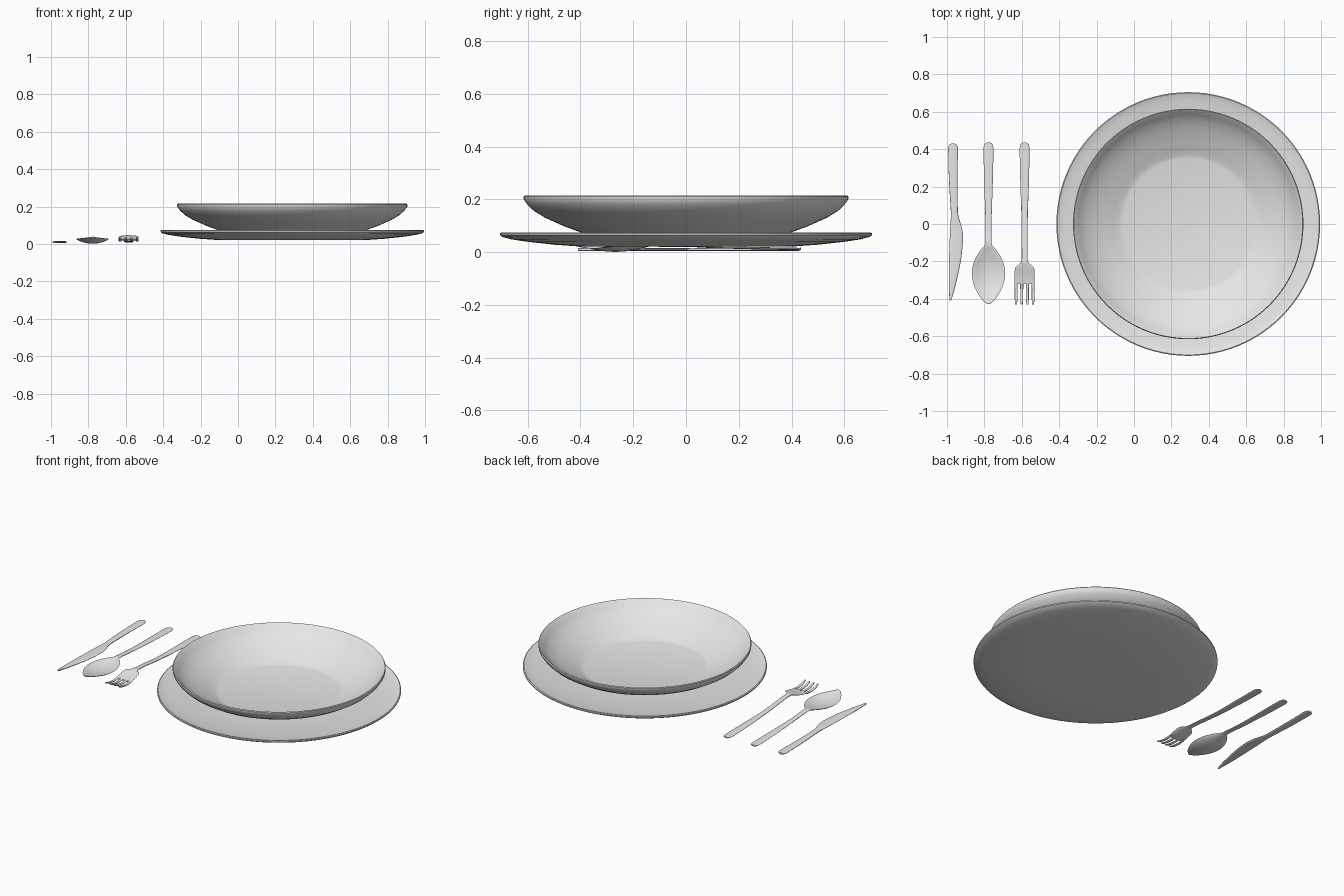
import bpy, bmesh, math

if "Cube" in bpy.data.objects:
    bpy.data.objects.remove(bpy.data.objects["Cube"], do_unlink=True)


def material(name, rgb):
    m = bpy.data.materials.new(name)
    m.use_nodes = True
    m.diffuse_color = (*rgb, 1)
    m.node_tree.nodes["Principled BSDF"].inputs["Base Color"].default_value = (*rgb, 1)
    return m


GREY = material("light grey", (0.8, 0.8, 0.8))


def finish(name, bm, angle):
    bmesh.ops.recalc_face_normals(bm, faces=bm.faces)
    mesh = bpy.data.meshes.new(name)
    bm.to_mesh(mesh)
    bm.free()
    mesh.materials.append(GREY)
    ob = bpy.data.objects.new(name, mesh)
    bpy.context.collection.objects.link(ob)
    bpy.ops.object.select_all(action="DESELECT")
    ob.select_set(True)
    bpy.context.view_layer.objects.active = ob
    bpy.ops.object.shade_smooth_by_angle(angle=math.radians(angle))
    return ob


def lathe(name, profile, x, steps=96):
    """Spin a closed (radius, z) profile about a vertical axis."""
    bm = bmesh.new()
    vs = [bm.verts.new((r, 0, z)) for r, z in profile]
    es = [bm.edges.new(p) for p in zip(vs, vs[1:])]
    bmesh.ops.spin(bm, geom=vs + es, cent=(0, 0, 0), axis=(0, 0, 1),
                   angle=math.tau, steps=steps)
    bmesh.ops.remove_doubles(bm, verts=bm.verts, dist=1e-4)
    bmesh.ops.translate(bm, verts=bm.verts, vec=(x, 0, 0))
    return finish(name, bm, 40)


def smooth(stations, n=5):
    """Catmull-Rom interpolation through rows of numbers."""
    s = [stations[0], *stations, stations[-1]]
    out = []
    for a, b, c, d in zip(s, s[1:], s[2:], s[3:]):
        for i in range(n):
            t = i / n
            out.append([q + t / 2 * (r - p + t * (2*p - 5*q + 4*r - w + t * (3*(q - r) + w - p)))
                        for p, q, r, w in zip(a, b, c, d)])
    return out + [stations[-1]]


def loft(bm, stations, thick, half=8):
    """Skin a flat bar from stations of (y, left x, right x, z, dish depth)."""
    rings = []
    for y, x0, x1, z, dish in smooth(stations):
        ring = []
        for k in range(2 * half):
            a = math.pi * k / half
            u = math.cos(a)
            h = thick / 2 * math.copysign(abs(math.sin(a)) ** 0.6, math.sin(a))
            ring.append(bm.verts.new(((x0 + x1) / 2 + u * (x1 - x0) / 2, y,
                                      z + h - dish * (1 - u * u))))
        rings.append(ring)
    n = 2 * half
    for a, b in zip(rings, rings[1:]):
        for k in range(n):
            bm.faces.new((a[k], a[(k + 1) % n], b[(k + 1) % n], b[k]))
    bm.faces.new(rings[0])
    bm.faces.new(rings[-1])


def centred(x, rows):
    return [(y, x - w, x + w, z, dish) for y, w, z, dish in rows]


# Plate and soup bowl
PLATE_X = 0.29
lathe("plate", [(0, 0.02), (0.40, 0.021), (0.50, 0.028), (0.60, 0.039), (0.66, 0.048),
                (0.695, 0.057), (0.705, 0.064), (0.705, 0.071), (0.70, 0.074),
                (0.693, 0.071), (0.66, 0.064), (0.58, 0.053), (0.48, 0.043),
                (0.40, 0.038), (0, 0.036)], PLATE_X)
lathe("bowl", [(0, 0.037), (0.33, 0.04), (0.36, 0.054), (0.40, 0.075), (0.46, 0.097),
               (0.534, 0.13), (0.575, 0.155), (0.60, 0.178), (0.615, 0.20),
               (0.616, 0.21), (0.612, 0.215), (0.606, 0.211), (0.585, 0.185),
               (0.55, 0.155), (0.50, 0.125), (0.44, 0.097), (0.40, 0.079),
               (0.37, 0.065), (0.35, 0.06), (0, 0.06)], PLATE_X)

# Knife
bm = bmesh.new()
loft(bm, [(0.43, -0.978, -0.958, 0.01, 0), (0.415, -0.992, -0.943, 0.01, 0),
          (0.37, -0.993, -0.942, 0.01, 0), (0.23, -0.989, -0.944, 0.01, 0),
          (0.08, -0.980, -0.942, 0.01, 0), (0.04, -0.979, -0.938, 0.01, 0),
          (-0.05, -0.984, -0.915, 0.01, 0), (-0.17, -0.988, -0.922, 0.01, 0),
          (-0.28, -0.990, -0.943, 0.01, 0), (-0.36, -0.989, -0.962, 0.01, 0),
          (-0.41, -0.986, -0.978, 0.01, 0)], 0.011)
finish("knife", bm, 60)

# Handle shared by spoon and fork: y, half width, z, dish
HANDLE = [(0.435, 0.010, 0.012, 0), (0.42, 0.024, 0.012, 0), (0.37, 0.026, 0.013, 0),
          (0.22, 0.023, 0.016, 0), (0.04, 0.017, 0.023, 0)]

# Spoon
bm = bmesh.new()
loft(bm, centred(-0.778, HANDLE + [
    (-0.08, 0.017, 0.032, 0), (-0.115, 0.020, 0.033, 0.001), (-0.14, 0.043, 0.032, 0.007),
    (-0.20, 0.077, 0.029, 0.018), (-0.265, 0.089, 0.027, 0.022),
    (-0.33, 0.077, 0.028, 0.018), (-0.39, 0.045, 0.031, 0.007),
    (-0.42, 0.018, 0.034, 0.001), (-0.428, 0.005, 0.035, 0)]), 0.008)
finish("spoon", bm, 60)

# Fork: handle and palm, then four curved tines
FORK_X = -0.585
bm = bmesh.new()
loft(bm, centred(FORK_X, HANDLE + [
    (-0.12, 0.016, 0.038, 0), (-0.195, 0.017, 0.043, 0), (-0.215, 0.030, 0.042, 0.001),
    (-0.235, 0.050, 0.040, 0.004), (-0.28, 0.054, 0.029, 0.004),
    (-0.32, 0.053, 0.021, 0.002)]), 0.009)
for i in range(4):
    x = FORK_X + (i - 1.5) * 0.0303
    loft(bm, centred(x, [(-0.305, 0.0085, 0.022, 0), (-0.35, 0.008, 0.017, 0),
                         (-0.40, 0.0075, 0.023, 0), (-0.43, 0.005, 0.034, 0)]), 0.009, 5)
finish("fork", bm, 60)
